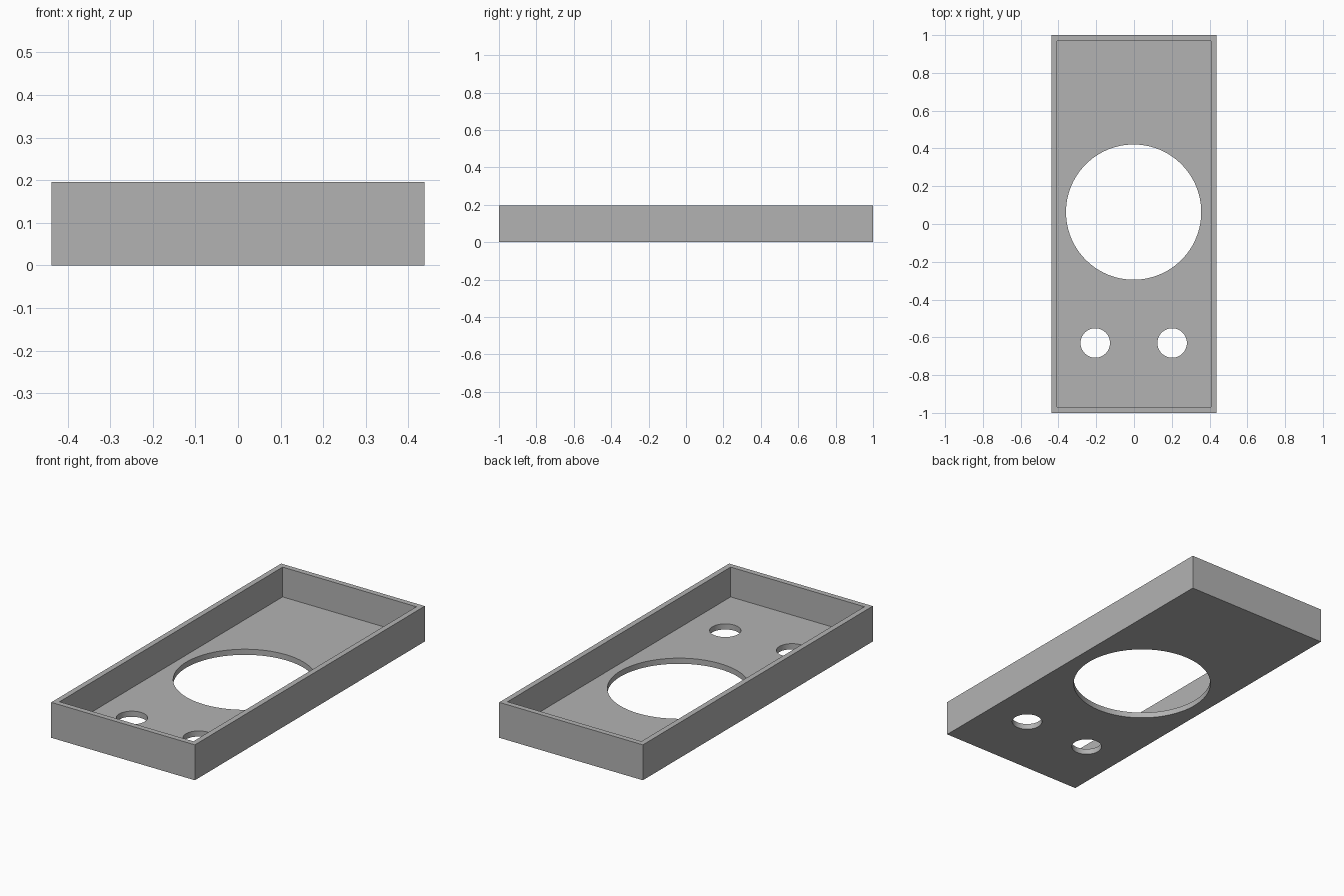
import bpy
import math

if "Cube" in bpy.data.objects:
    bpy.data.objects.remove(bpy.data.objects["Cube"], do_unlink=True)

WIDTH, LENGTH, HEIGHT = 0.875, 2.0, 0.195
WALL, FLOOR = 0.03, 0.031

grey = bpy.data.materials.new("mid_grey")
grey.use_nodes = True
colour = (0.45, 0.45, 0.45, 1)
grey.diffuse_color = colour
grey.node_tree.nodes["Principled BSDF"].inputs["Base Color"].default_value = colour


def box(name, size, z):
    bpy.ops.mesh.primitive_cube_add(size=1, location=(0, 0, z))
    ob = bpy.context.object
    ob.name = name
    ob.scale = size
    bpy.ops.object.transform_apply(location=True, rotation=False, scale=True)
    ob.data.materials.append(grey)
    return ob


def hole(name, x, y, radius, sides):
    bpy.ops.mesh.primitive_cylinder_add(vertices=sides, radius=radius, depth=0.2, location=(x, y, 0))
    ob = bpy.context.object
    ob.name = name
    ob.data.materials.append(grey)
    return ob


# Open tray: outer block, cavity and round openings in the floor
tray = box("tray", (WIDTH, LENGTH, HEIGHT), HEIGHT / 2)
cutters = [
    box("cavity_cutter", (WIDTH - 2 * WALL, LENGTH - 2 * WALL, HEIGHT), FLOOR + HEIGHT / 2),
    hole("large_opening_cutter", -0.002, 0.063, 0.358, 96),
    hole("right_hole_cutter", -0.205, -0.63, 0.078, 48),
    hole("left_hole_cutter", 0.202, -0.63, 0.078, 48),
]

bpy.ops.object.select_all(action="DESELECT")
tray.select_set(True)
bpy.context.view_layer.objects.active = tray
for cutter in cutters:
    mod = tray.modifiers.new(cutter.name, "BOOLEAN")
    mod.operation = "DIFFERENCE"
    mod.solver = "EXACT"
    mod.object = cutter
    bpy.ops.object.modifier_apply(modifier=mod.name)
for cutter in cutters:
    bpy.data.objects.remove(cutter, do_unlink=True)

# Smooth hole walls, crisp edges elsewhere
bpy.ops.object.shade_smooth_by_angle(angle=math.radians(30))
